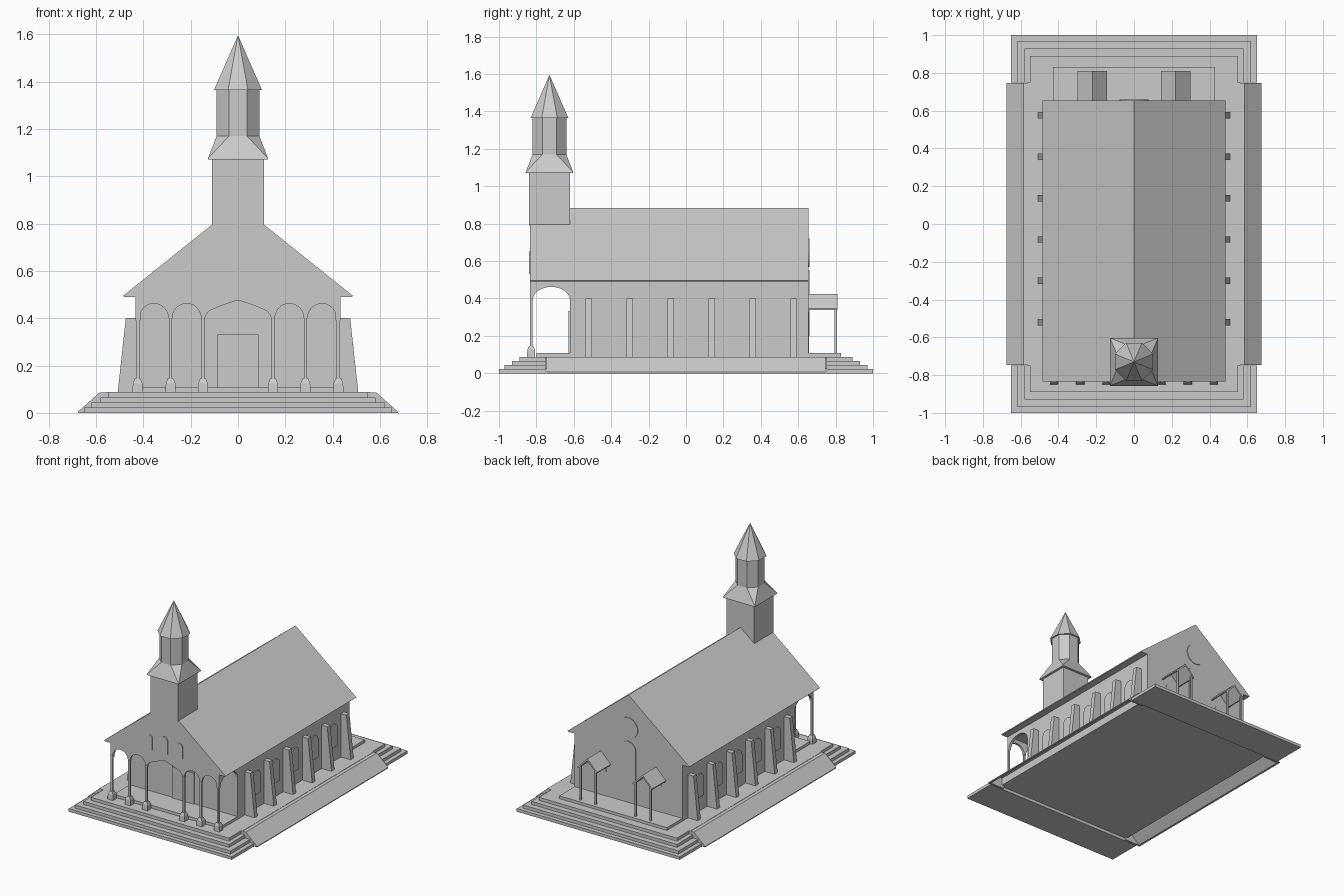
import bpy, bmesh
from math import sin, cos, pi

if "Cube" in bpy.data.objects:
    bpy.data.objects.remove(bpy.data.objects["Cube"])


def finish(name, bm):
    bmesh.ops.recalc_face_normals(bm, faces=bm.faces)
    me = bpy.data.meshes.new(name)
    bm.to_mesh(me)
    bm.free()
    ob = bpy.data.objects.new(name, me)
    bpy.context.collection.objects.link(ob)
    return ob


def prism(name, pts, axis, a, b):
    """Extrude a profile from a to b along x (profile y,z) or y (profile x,z)."""
    bm = bmesh.new()
    i = 'xyz'.index(axis)

    def place(p, t):
        co = list(p)
        co.insert(i, t)
        return co
    f = bm.faces.new([bm.verts.new(place(p, a)) for p in pts])
    ext = bmesh.ops.extrude_face_region(bm, geom=[f])
    bmesh.ops.translate(bm, vec=place((0, 0), b - a),
                        verts=[v for v in ext['geom'] if isinstance(v, bmesh.types.BMVert)])
    return finish(name, bm)


def box(name, x0, x1, y0, y1, z0, z1):
    return prism(name, [(x0, z0), (x1, z0), (x1, z1), (x0, z1)], 'y', y0, y1)


def hull(name, pts):
    bm = bmesh.new()
    for p in pts:
        bm.verts.new(p)
    bmesh.ops.convex_hull(bm, input=bm.verts)
    bmesh.ops.dissolve_limit(bm, angle_limit=0.01, verts=bm.verts, edges=bm.edges)
    return finish(name, bm)


def ring(apothem, cx, cy, z, n):
    r = apothem / cos(pi / n)
    return [(cx + r * cos((i + .5) * 2 * pi / n), cy + r * sin((i + .5) * 2 * pi / n), z) for i in range(n)]


def arc(c, w, spring, top, n=12):
    """Arch points from left springing to right springing."""
    return [(c - w * cos(pi * i / n), spring + (top - spring) * sin(pi * i / n)) for i in range(n + 1)]


def arched(c, w, z0, top):
    return [(c - w, z0)] + arc(c, w, top - w, top) + [(c + w, z0)]


# Stepped base: steps at both ends, raised plinth between them
for s in (-1, 1):
    for i, (x, y) in enumerate([(.65, 1), (.62, .97), (.58, .93), (.55, .89)]):
        box(f"step_{i + 1}", -x, x, s * .75, s * y, i * .022, (i + 1) * .022)
box("plinth", -.56, .56, -.75, .75, .022, .088)
box("floor", -.43, .43, -.80, .83, .085, .108)

# Side ramps: sloping slabs with closed ends
for s in (-1, 1):
    prism("side_ramp", [(s * .545, .076), (s * .578, .076), (s * .66, 0), (s * .675, 0), (s * .675, .006),
                        (s * .585, .086), (s * .545, .086)], 'y', -.747, .747)
    for e in (-1, 1):
        prism("ramp_end", [(s * .545, 0), (s * .66, 0), (s * .578, .08), (s * .545, .08)],
              'y', e * .735, e * .747)

# Hall and roof
box("hall_walls", -.43, .43, -.62, .655, .088, .50)
prism("roof", [(-.43, .49), (.43, .49), (.48, .49), (.485, .495), (0, .883), (-.485, .495), (-.48, .49)],
      'y', -.834, .655)

# Front arcade wall
mid = [(-.141, .39), (-.137, .412), (-.12, .432), (-.06, .457)]
front = [(-.432, .495), (-.432, .39)]
for c in (-.355, -.217):
    front += arc(c, .061, .40, .462)
front += mid + [(0, .476)] + [(-x, z) for x, z in reversed(mid)]
for c in (.217, .355):
    front += arc(c, .061, .40, .462)
front += [(.432, .39), (.432, .495)]
prism("arcade_wall", front, 'y', -.834, -.818)

# Porch side arches
side = [(-.833, .495), (-.833, .39)] + arc(-.72, .10, .39, .462) + [(-.615, .39), (-.615, .495)]
for s in (-1, 1):
    prism("porch_side_arch", side, 'x', s * .432, s * .412)

# Porch columns with tapered bases
for s in (-1, 1):
    for x in (.424, .285, .148):
        cx, cy = s * x, -.828
        hull("column_shaft", ring(.007, cx, cy, .13, 4) + ring(.007, cx, cy, .405, 4))
        hull("column_base", ring(.022, cx, cy, .088, 4) + ring(.02, cx, cy, .125, 4)
             + ring(.012, cx, cy, .145, 4))

# Front door and gable windows
box("front_door", -.087, .087, -.628, -.61, .10, .332)
for x, top in ((-.12, .635), (0, .65), (.12, .635)):
    prism("gable_window", arched(x, .024, .53, top), 'y', -.840, -.82)

# Buttresses and side windows
for s in (-1, 1):
    for i in range(6):
        y = -.52 + i * .219
        prism("buttress", [(s * .42, .088), (s * .508, .088), (s * .474, .40), (s * .42, .40)],
              'y', y - .017, y + .017)
        if i < 5:
            prism("side_window", arched(y + .11, .045, .19, .36), 'x', s * .42, s * .437)

# Bell tower, flared skirt, octagonal belfry and spire
ty = -.73
box("tower", -.11, .11, ty - .11, ty + .11, .79, 1.075)
hull("tower_skirt", ring(.127, 0, ty, 1.07, 4) + ring(.127, 0, ty, 1.075, 4) + ring(.09, 0, ty, 1.17, 8))
hull("belfry", ring(.09, 0, ty, 1.16, 8) + ring(.09, 0, ty, 1.37, 8))
hull("spire", ring(.101, 0, ty, 1.365, 8) + [(0, ty, 1.595)])

# Rear windows
prism("rear_round_window", [(.076 * cos(i * pi / 12), .645 + .076 * sin(i * pi / 12)) for i in range(24)],
      'y', .64, .66)
prism("rear_arched_window", arched(0, .06, .20, .55), 'y', .64, .66)

# Rear door canopies on posts
for s in (-1, 1):
    c = s * .22
    prism("rear_canopy", [(c - .078, .338), (c - .078, .345), (c, .423), (c + .078, .345), (c + .078, .338),
                          (c + .07, .338), (c, .408), (c - .07, .338)], 'y', .645, .81)
    prism("rear_door", arched(c, .045, .10, .33), 'y', .64, .658)
    for d in (-.06, .06):
        box("canopy_post", c + d - .006, c + d + .006, .795, .807, .10, .352)
